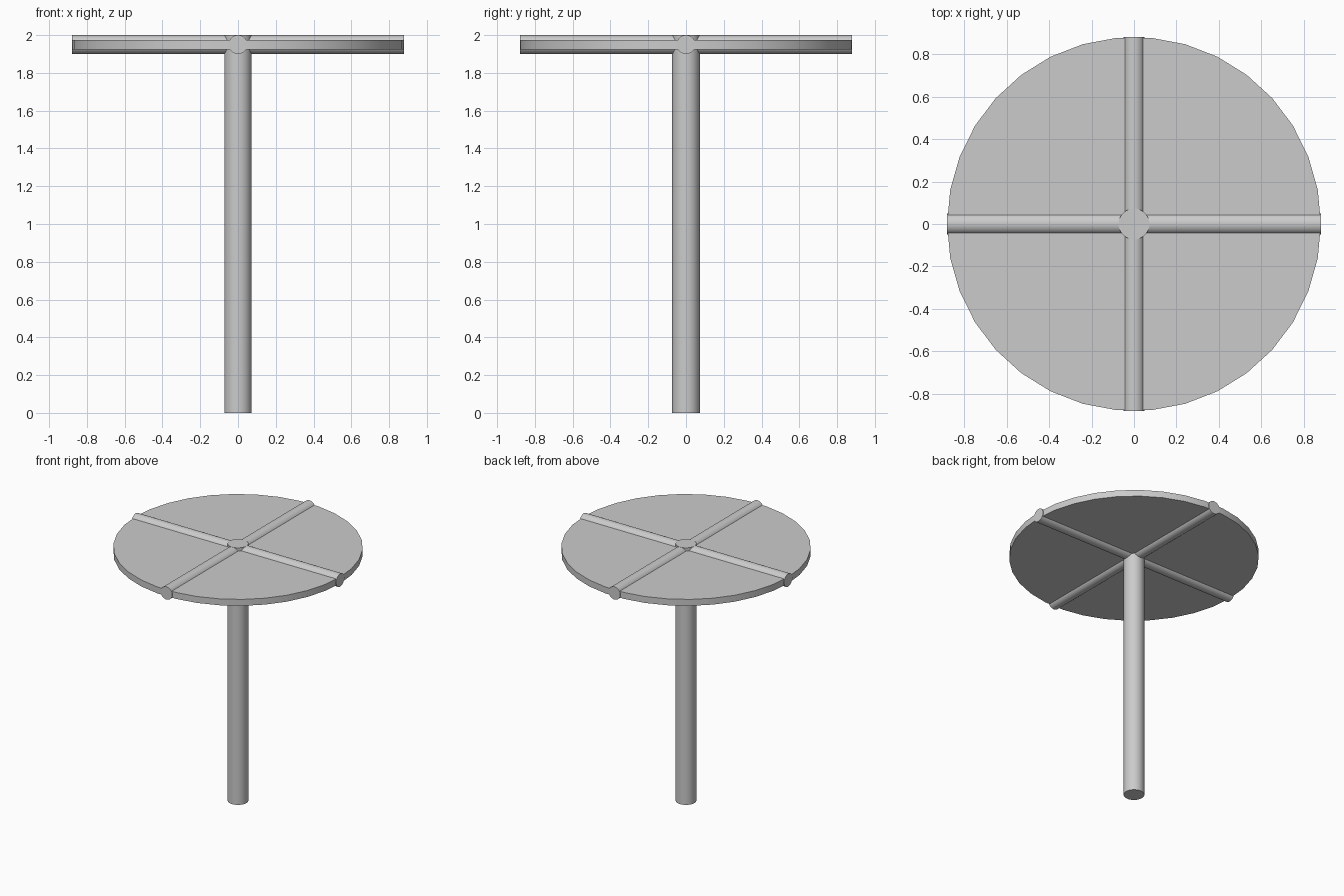
import bpy
import math

cube = bpy.data.objects.get("Cube")
if cube:
    bpy.data.objects.remove(cube, do_unlink=True)

# One plain grey for the whole table
GREY = (0.6, 0.6, 0.6, 1.0)
grey = bpy.data.materials.new("plain_grey")
grey.use_nodes = True
grey.diffuse_color = GREY
grey.node_tree.nodes["Principled BSDF"].inputs["Base Color"].default_value = GREY

HEIGHT = 2.0
TOP_RADIUS = 0.88
ROD_RADIUS = 0.05
ROD_Z = HEIGHT - ROD_RADIUS


def cylinder(name, radius, length, z, sides=34, rotation=(0, 0, 0)):
    bpy.ops.mesh.primitive_cylinder_add(
        vertices=sides, radius=radius, depth=length,
        location=(0, 0, z), rotation=rotation)
    obj = bpy.context.object
    obj.name = name
    obj.data.materials.append(grey)
    bpy.ops.object.transform_apply(location=False, rotation=True, scale=True)
    bpy.ops.object.shade_smooth_by_angle(angle=math.radians(30))
    return obj


quarter = math.pi / 2

# Round top, with a corner of its outline on the x axis
cylinder("table_top", TOP_RADIUS, 0.05, ROD_Z, rotation=(0, 0, quarter))

# Central post, level with the tops of the rods
cylinder("post", 0.073, HEIGHT, HEIGHT / 2)

# Crossed support rods running through the top
cylinder("rod_side_to_side", ROD_RADIUS, 2 * TOP_RADIUS, ROD_Z, 32, (0, quarter, 0))
cylinder("rod_front_to_back", ROD_RADIUS, 2 * TOP_RADIUS, ROD_Z, 32, (quarter, 0, 0))
